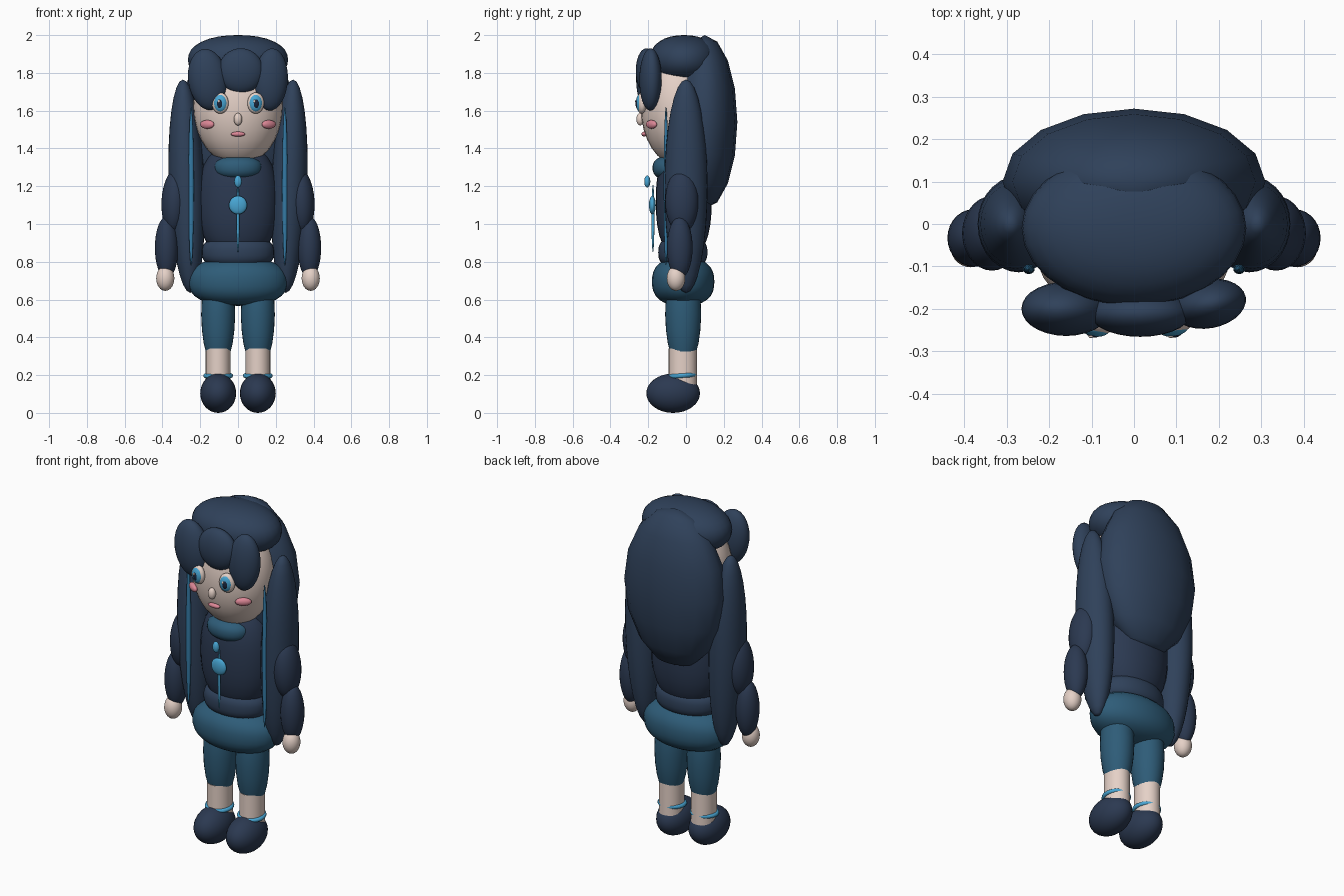
import bpy
import bmesh
import math
from mathutils import Matrix, Vector

if "Cube" in bpy.data.objects:
    bpy.data.objects.remove(bpy.data.objects["Cube"], do_unlink=True)


def material(name, rgb):
    # sRGB 0-255 to linear
    col = [((c / 255 + 0.055) / 1.055) ** 2.4 for c in rgb] + [1]
    m = bpy.data.materials.new(name)
    m.use_nodes = True
    m.diffuse_color = col
    m.node_tree.nodes["Principled BSDF"].inputs["Base Color"].default_value = col
    return m


HAIR = material("navy hair", (47, 65, 90))
JACKET = material("dark navy cloth", (43, 57, 81))
TEAL = material("teal cloth", (46, 92, 120))
STREAK = material("mid blue streak", (52, 122, 165))
BLUE = material("bright blue", (72, 166, 212))
SKIN = material("skin", (229, 209, 199))
PINK = material("pink", (220, 135, 150))
PUPIL = material("dark pupil", (24, 38, 62))


def finish(bm, name, mat, loc, rot=(0, 0, 0)):
    bmesh.ops.recalc_face_normals(bm, faces=bm.faces)
    for f in bm.faces:
        f.smooth = True
    me = bpy.data.meshes.new(name)
    bm.to_mesh(me)
    bm.free()
    me.materials.append(mat)
    ob = bpy.data.objects.new(name, me)
    ob.location = loc
    ob.rotation_euler = [math.radians(a) for a in rot]
    bpy.context.collection.objects.link(ob)
    return ob


def blob(name, mat, loc, radii, rot=(0, 0, 0), segs=28, rings=16, power=2):
    # ellipsoid; a power above 2 makes its side profile boxier
    bm = bmesh.new()
    bmesh.ops.create_uvsphere(bm, u_segments=segs, v_segments=rings, radius=1)
    for v in bm.verts:
        h = math.hypot(v.co.x, v.co.y)
        v.co *= (h ** power + abs(v.co.z) ** power) ** (-1 / power)
        v.co = Vector(a * b for a, b in zip(v.co, radii))
    return finish(bm, name, mat, loc, rot)


def lathe(name, mat, loc, profile, squash=1.0, segs=28):
    # revolve (radius, z) points, squash scales depth
    bm = bmesh.new()
    loops = []
    for r, z in profile:
        loops.append([bm.verts.new((r * math.cos(a), r * squash * math.sin(a), z))
                      for a in (2 * math.pi * i / segs for i in range(segs))])
    for a, b in zip(loops, loops[1:]):
        for i in range(segs):
            j = (i + 1) % segs
            bm.faces.new((a[i], a[j], b[j], b[i]))
    bm.faces.new(loops[0])
    bm.faces.new(loops[-1])
    ob = finish(bm, name, mat, loc)
    bpy.ops.object.select_all(action="DESELECT")
    ob.select_set(True)
    bpy.context.view_layer.objects.active = ob
    bpy.ops.object.shade_smooth_by_angle(angle=math.radians(40))
    return ob


def ring(name, mat, loc, major, minor, rot, segs=28, sides=10):
    bm = bmesh.new()
    loops = []
    for i in range(segs):
        turn = Matrix.Rotation(2 * math.pi * i / segs, 3, "Z")
        loops.append([bm.verts.new(turn @ Vector((major + minor * math.cos(t), 0, minor * math.sin(t))))
                      for t in (2 * math.pi * k / sides for k in range(sides))])
    for i in range(segs):
        a, b = loops[i], loops[(i + 1) % segs]
        for k in range(sides):
            n = (k + 1) % sides
            bm.faces.new((a[k], b[k], b[n], a[n]))
    return finish(bm, name, mat, loc, rot)


# Head and hair
blob("head", SKIN, (0, -0.04, 1.62), (0.237, 0.2, 0.31))
blob("hair_cap", HAIR, (0, -0.01, 1.87), (0.265, 0.183, 0.13), power=2.2)
blob("back_hair", HAIR, (0, 0.1, 1.54), (0.31, 0.172, 0.46), segs=16, rings=8)
blob("fringe_middle", HAIR, (0.015, -0.21, 1.81), (0.12, 0.056, 0.12))
blob("fringe_right", HAIR, (-0.16, -0.2, 1.765), (0.104, 0.064, 0.163), (0, -8, 0))
blob("fringe_left", HAIR, (0.175, -0.188, 1.765), (0.09, 0.058, 0.165), (0, 3, 10))

# Face
blob("nose", SKIN, (0, -0.243, 1.555), (0.022, 0.02, 0.033))
blob("mouth", PINK, (0, -0.222, 1.476), (0.038, 0.014, 0.013))

# Torso and skirt
blob("torso", JACKET, (0, -0.012, 1.12), (0.212, 0.148, 0.31), power=2.4)
blob("waistband", HAIR, (0, -0.017, 0.85), (0.192, 0.13, 0.085), power=2.8)
blob("skirt", TEAL, (0, -0.015, 0.695), (0.262, 0.165, 0.128), power=2.5)
blob("collar", TEAL, (0, -0.085, 1.297), (0.127, 0.092, 0.064), power=2.4)

# Pendant
blob("pendant_bead", BLUE, (0, -0.205, 1.225), (0.02, 0.016, 0.032))
blob("pendant_disc", BLUE, (0, -0.178, 1.1), (0.048, 0.018, 0.049))
blob("pendant_strand", BLUE, (0, -0.175, 1.03), (0.008, 0.008, 0.18))

# Mirrored parts
for side, s in (("left", 1), ("right", -1)):
    x = s * 0.094
    blob("eye_" + side, SKIN, (x, -0.235, 1.64), (0.045, 0.026, 0.056), (0, 0, s * 12))
    ring_loc = (x, -0.243, 1.64)
    blob("iris_" + side, BLUE, ring_loc, (0.037, 0.022, 0.047), (0, 0, s * 12))
    blob("pupil_" + side, PUPIL, (x, -0.25, 1.638), (0.021, 0.018, 0.031))
    blob("eye_glint_" + side, SKIN, (x - 0.007, -0.265, 1.65), (0.006, 0.004, 0.008))
    blob("cheek_" + side, PINK, (s * 0.163, -0.183, 1.527), (0.044, 0.018, 0.023), (0, 0, s * 35))

    blob("side_lock_" + side, HAIR, (s * 0.272, 0, 1.2), (0.095, 0.114, 0.565), (0, s * 2, 0))
    blob("lock_streak_" + side, STREAK, (s * 0.248, -0.106, 1.2), (0.014, 0.012, 0.42))

    blob("upper_arm_" + side, JACKET, (s * 0.335, -0.022, 1.12), (0.07, 0.088, 0.17), (0, -s * 3, 0))
    blob("forearm_" + side, JACKET, (s * 0.378, -0.033, 0.875), (0.062, 0.068, 0.165))
    blob("hand_" + side, SKIN, (s * 0.385, -0.053, 0.712), (0.048, 0.049, 0.066))

    # Legs
    x = s * 0.105
    lathe("stocking_" + side, TEAL, (x, -0.015, 0),
          [(0.066, 0.325), (0.077, 0.37), (0.086, 0.44), (0.09, 0.52),
           (0.087, 0.6), (0.07, 0.7)], 1.06)
    lathe("shin_" + side, SKIN, (x, -0.017, 0), [(0.066, 0.15), (0.066, 0.34)], 1.13)
    ring("anklet_" + side, BLUE, (x, -0.022, 0.197), 0.067, 0.012, (4, 0, 0))
    blob("shoe_" + side, JACKET, (x, -0.068, 0.104), (0.095, 0.142, 0.104))
